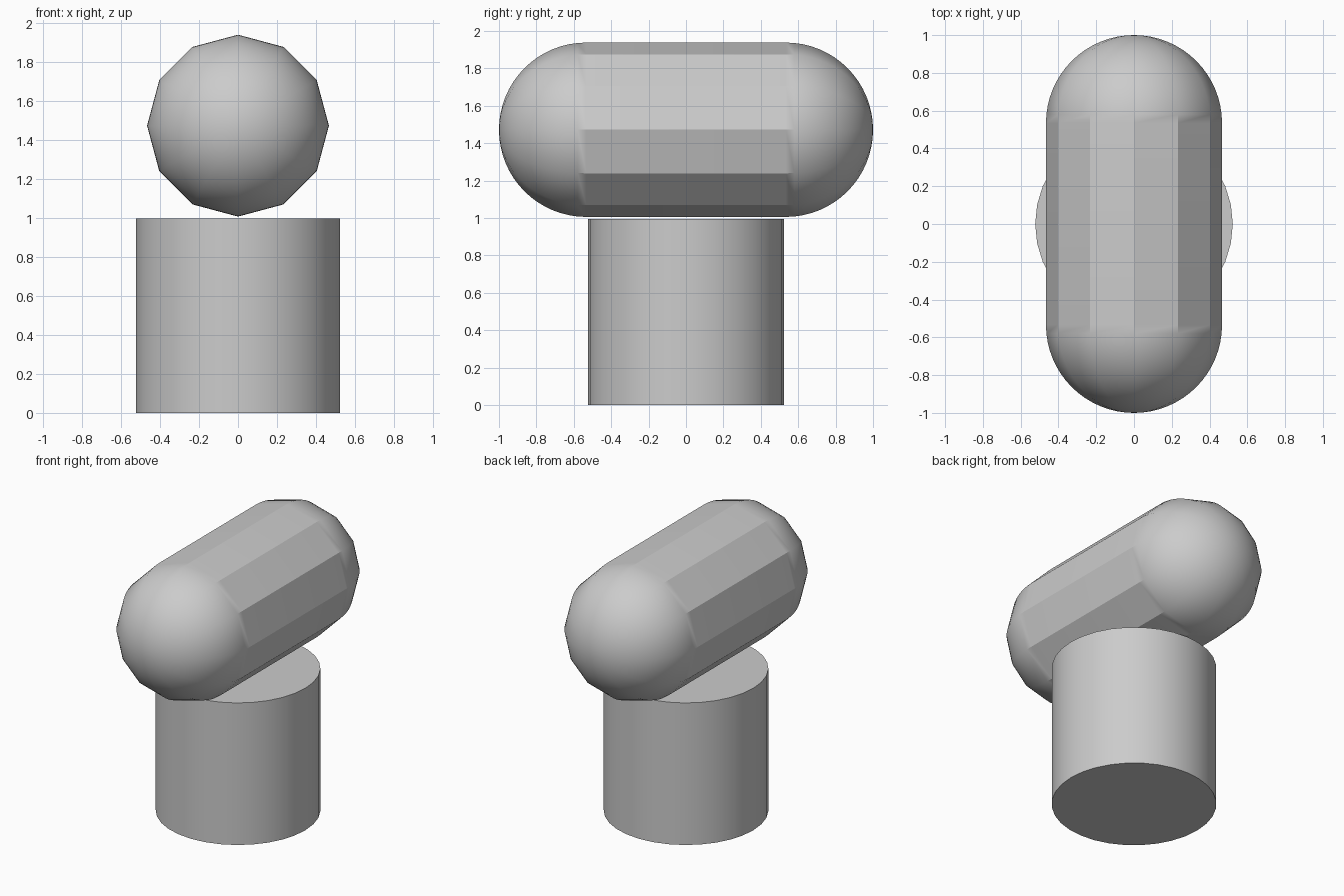
import bpy, bmesh, math
from mathutils import Matrix

cube = bpy.data.objects.get("Cube")
if cube:
    bpy.data.objects.remove(cube, do_unlink=True)

grey = bpy.data.materials.new("plain grey")
grey.use_nodes = True
colour = (0.6, 0.6, 0.6, 1)
grey.diffuse_color = colour
grey.node_tree.nodes["Principled BSDF"].inputs["Base Color"].default_value = colour


def finish(obj, angle):
    """Apply the material and smooth shading below the given angle."""
    obj.data.materials.append(grey)
    bpy.ops.object.select_all(action="DESELECT")
    obj.select_set(True)
    bpy.context.view_layer.objects.active = obj
    bpy.ops.object.shade_smooth_by_angle(angle=math.radians(angle))


# Upright round pedestal
bpy.ops.mesh.primitive_cylinder_add(vertices=32, radius=0.523, depth=0.995,
                                    location=(0, 0, 0.4975))
pedestal = bpy.context.object
pedestal.name = "pedestal"
finish(pedestal, 30)

# Twelve-sided capsule lying front to back: a half profile spun about y
RADIUS, HALF_BODY, CAP_STEPS = 0.466, 0.534, 16
bm = bmesh.new()
profile = []
for side in (-1, 1):
    for i in range(CAP_STEPS + 1):
        a = math.pi / 2 * (i if side > 0 else CAP_STEPS - i) / CAP_STEPS
        y = side * (HALF_BODY + RADIUS * math.sin(a))
        profile.append(bm.verts.new((RADIUS * math.cos(a), y, 0)))
edges = [bm.edges.new(pair) for pair in zip(profile, profile[1:])]
bmesh.ops.spin(bm, geom=profile + edges, cent=(0, 0, 0), axis=(0, 1, 0),
               angle=math.tau, steps=12)
bmesh.ops.remove_doubles(bm, verts=bm.verts, dist=0.0005)
bmesh.ops.recalc_face_normals(bm, faces=bm.faces)
bmesh.ops.transform(bm, matrix=Matrix.Translation((0, 0, 1.472)), verts=bm.verts)
mesh = bpy.data.meshes.new("capsule")
bm.to_mesh(mesh)
bm.free()
capsule = bpy.data.objects.new("capsule", mesh)
bpy.context.collection.objects.link(capsule)
finish(capsule, 29.95)
